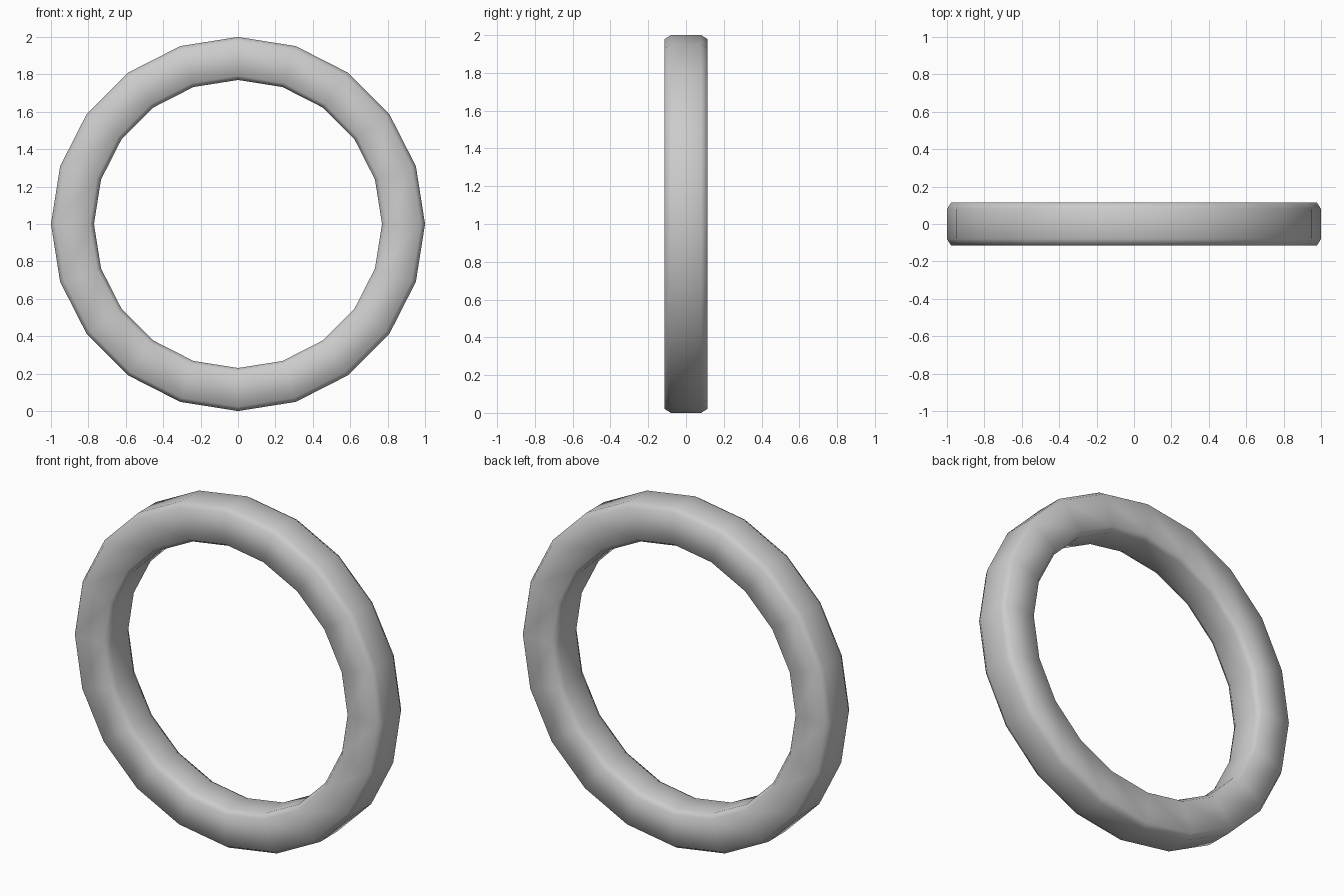
import bpy, bmesh, math

if "Cube" in bpy.data.objects:
    bpy.data.objects.remove(bpy.data.objects["Cube"])

SIDES = 20
R_OUT, R_IN, HALF = 1.0, 0.77, 0.115
CR, CY = 0.022, 0.035  # chamfer: radial and axial size

# Chamfered square cross-section as (radius, y)
profile = [(R_OUT, -HALF + CY), (R_OUT, HALF - CY),
           (R_OUT - CR, HALF), (R_IN + CR, HALF),
           (R_IN, HALF - CY), (R_IN, -HALF + CY),
           (R_IN + CR, -HALF), (R_OUT - CR, -HALF)]

# Ring: sweep the section around the y axis
bm = bmesh.new()
loops = []
for i in range(SIDES):
    a = 2 * math.pi * i / SIDES
    loops.append([bm.verts.new((r * math.cos(a), y, 1 + r * math.sin(a)))
                  for r, y in profile])
n = len(profile)
for i in range(SIDES):
    p, q = loops[i], loops[(i + 1) % SIDES]
    for j in range(n):
        k = (j + 1) % n
        bm.faces.new((p[j], p[k], q[k], q[j])).smooth = True
bmesh.ops.recalc_face_normals(bm, faces=bm.faces[:])

mesh = bpy.data.meshes.new("ring")
bm.to_mesh(mesh)
bm.free()
ring = bpy.data.objects.new("ring", mesh)
bpy.context.collection.objects.link(ring)
